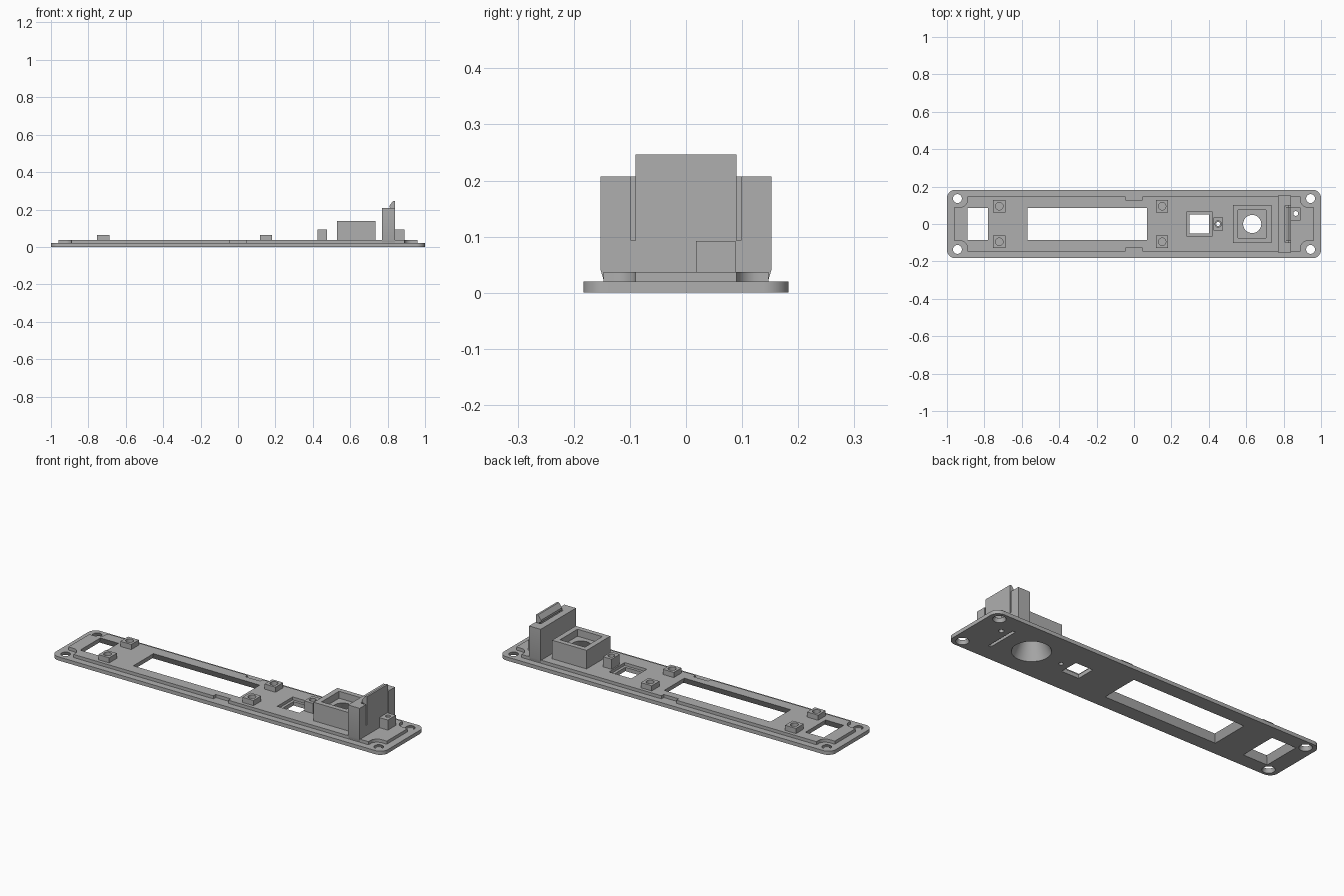
import bpy, bmesh, math
from mathutils import Vector

if "Cube" in bpy.data.objects:
    bpy.data.objects.remove(bpy.data.objects["Cube"], do_unlink=True)

gray = bpy.data.materials.new("plain gray")
gray.use_nodes = True
gray.diffuse_color = (0.43, 0.43, 0.43, 1)
gray.node_tree.nodes["Principled BSDF"].inputs["Base Color"].default_value = gray.diffuse_color
parts = []


def add(name, rings, keep=True):
    """Closed solid between two rings of 3D points."""
    bm = bmesh.new()
    a, b = [[bm.verts.new(p) for p in ring] for ring in rings]
    bm.faces.new(a)
    bm.faces.new(b)
    n = len(a)
    for i in range(n):
        j = (i + 1) % n
        bm.faces.new((a[i], a[j], b[j], b[i]))
    bmesh.ops.recalc_face_normals(bm, faces=bm.faces)
    me = bpy.data.meshes.new(name)
    bm.to_mesh(me)
    bm.free()
    me.materials.append(gray)
    ob = bpy.data.objects.new(name, me)
    bpy.context.collection.objects.link(ob)
    ob.hide_render = not keep
    if keep:
        parts.append(ob)
    return ob


def prism(name, outline, z0, z1):
    return add(name, [[(x, y, z) for x, y in outline] for z in (z0, z1)])


def side_prism(name, profile, axis, lo, hi):
    """Extrude a (horizontal, z) profile along x or y."""
    return add(name, [[(d, h, z) if axis == "x" else (h, d, z) for h, z in profile]
                      for d in (lo, hi)])


def rect(cx, cy, hx, hy):
    return [(cx - hx, cy - hy), (cx + hx, cy - hy), (cx + hx, cy + hy), (cx - hx, cy + hy)]


def arc(cx, cy, r, start, end, n=10):
    return [(cx + r * math.cos(math.radians(start + (end - start) * i / n)),
             cy + r * math.sin(math.radians(start + (end - start) * i / n)))
            for i in range(n + 1)]


def mirrored(quarter):
    """Repeat a counter-clockwise quarter outline in all four quadrants."""
    return (quarter + [(-x, y) for x, y in reversed(quarter)]
            + [(-x, -y) for x, y in quarter] + [(x, -y) for x, y in reversed(quarter)])


def cutter(low, high, z0, z1):
    return add("cutter", [[(x, y, z0) for x, y in low], [(x, y, z1) for x, y in high]], False)


def box_cut(cx, cy, hx, hy, z0, z1, flare=0):
    return cutter(rect(cx, cy, hx + flare, hy + flare), rect(cx, cy, hx, hy), z0, z1)


def hole(cx, cy, r0, r1, z0, z1, n=40):
    return cutter(arc(cx, cy, r0, 0, 360, n)[:-1], arc(cx, cy, r1, 0, 360, n)[:-1], z0, z1)


def cut(targets, cutters):
    """Subtract the cutters and bake the result."""
    for ob in targets:
        for c in cutters:
            m = ob.modifiers.new("cut", "BOOLEAN")
            m.operation, m.solver, m.object = "DIFFERENCE", "EXACT", c
        bpy.context.view_layer.update()
        dg = bpy.context.evaluated_depsgraph_get()
        me = bpy.data.meshes.new_from_object(ob.evaluated_get(dg))
        ob.modifiers.clear()
        ob.data = me
    for c in cutters:
        bpy.data.objects.remove(c, do_unlink=True)


PANEL, TOP = 0.02, 0.037

# Rounded base plate and raised panel with relieved corners and edge notches
plate = prism("base_plate", mirrored(arc(0.955, 0.138, 0.045, 0, 90)), 0, PANEL)
panel = prism("raised_panel", mirrored(
    [(0.96, 0.09)] + arc(0.93, 0.13, 0.04, 270, 180)
    + [(0.89, 0.147), (0.045, 0.147), (0.045, 0.127)]), PANEL, TOP)

# Box around the round opening, and small light-pipe boxes
socket = prism("socket_box", rect(0.632, 0, 0.104, 0.102), TOP, 0.138)
led = prism("small_post", rect(0.45, 0, 0.026, 0.035), TOP, 0.092)
side_led = prism("side_post", rect(0.865, 0.053, 0.026, 0.035), TOP, 0.092)

# Upright board holder: wall, groove and two side slits
half = [(0.146, PANEL), (0.152, 0.04), (0.152, 0.207)]
holder = side_prism("board_holder", half + [(-y, z) for y, z in reversed(half)],
                    "x", 0.77, 0.84)
cut([holder], [box_cut(0.815, 0, 0.008, 0.098, 0, 0.3)]
    + [box_cut(0.836, s * 0.094, 0.015, 0.004, 0.093, 0.3) for s in (-1, 1)])

# Snap hook on top of the springy tongue
side_prism("snap_hook", [(0.823, 0.2), (0.84, 0.2), (0.84, 0.246), (0.829, 0.246),
                         (0.811, 0.222), (0.811, 0.21), (0.823, 0.205)], "y", -0.09, 0.09)

# Four mounting bosses with blind holes
for x in (-0.72, 0.15):
    for s in (-1, 1):
        boss = prism("mounting_boss", rect(x, s * 0.095, 0.033, 0.033), TOP, 0.065)
        cut([boss], [hole(x, s * 0.095, 0.02, 0.02, 0.03, 0.08)])

# Corner screw holes
cut([plate], [hole(sx * 0.944, sy * 0.136, 0.034, 0.022, -0.004, 0.024)
              for sx in (-1, 1) for sy in (-1, 1)])

# Windows, button opening and board slot through both layers
cut([plate, panel], [
    box_cut(-0.836, 0, 0.054, 0.086, -0.001, 0.038, 0.02),
    box_cut(-0.25, 0, 0.32, 0.086, -0.001, 0.038, 0.02),
    box_cut(0.35, 0, 0.052, 0.052, -0.01, 0.05),
    box_cut(0.815, 0, 0.008, 0.09, -0.01, 0.05)])
cut([panel], [box_cut(0.35, 0, 0.067, 0.067, 0.021, 0.05)])

# Flared round opening with a square pocket above it
cut([plate, panel, socket], [hole(0.632, 0, 0.1, 0.048, -0.01, 0.101, 64)])
cut([socket], [box_cut(0.632, 0, 0.075, 0.075, 0.1, 0.2)])

# Light-pipe holes
cut([plate, panel, led], [hole(0.45, 0, 0.011, 0.011, -0.01, 0.2, 20)])
cut([led], [hole(0.45, 0, 0.017, 0.017, 0.06, 0.2, 20)])
cut([plate, panel, side_led], [hole(0.865, 0.056, 0.013, 0.013, -0.01, 0.2, 20)])

bpy.ops.object.select_all(action="DESELECT")
for ob in parts:
    ob.select_set(True)
bpy.context.view_layer.objects.active = plate
bpy.ops.object.shade_smooth_by_angle(angle=math.radians(30))
